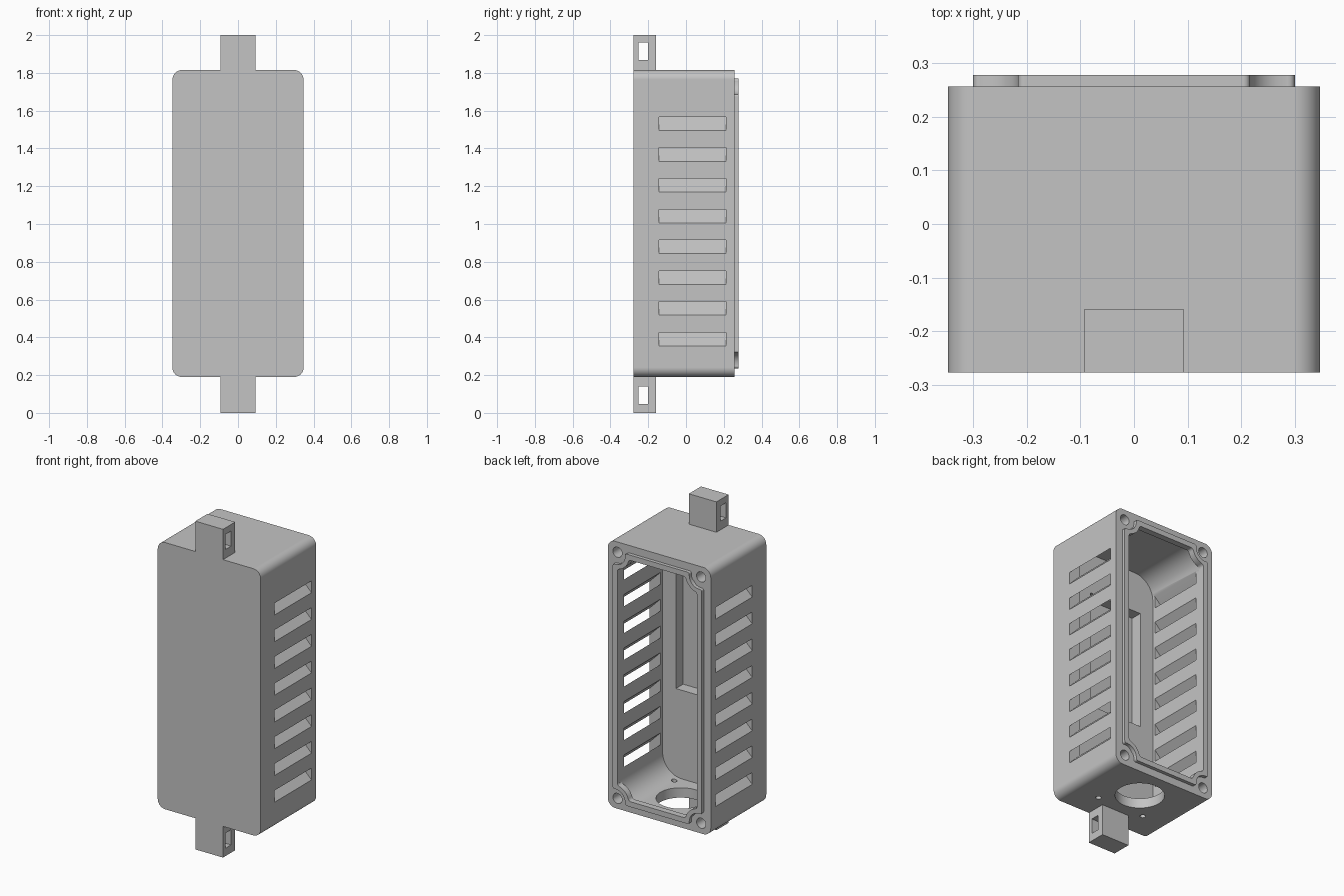
import bpy, bmesh
from math import pi, cos, sin, acos, asin, radians

cube = bpy.data.objects.get("Cube")
if cube:
    bpy.data.objects.remove(cube, do_unlink=True)

grey = bpy.data.materials.new("plain grey")
grey.use_nodes = True
grey.diffuse_color = (0.55, 0.55, 0.55, 1)
grey.node_tree.nodes["Principled BSDF"].inputs["Base Color"].default_value = (0.55, 0.55, 0.55, 1)

MID_Z = 1.0025                      # height of the housing centre
SCREW_X, SCREW_Z = 0.282, 0.75      # screw offsets from the centre
BACK, FRONT, FLOOR = 0.257, -0.277, -0.16


def prism(name, points, axis, low, high, fillet=0):
    """Extrude a 2D outline along an axis."""
    place = {"x": lambda a, b, d: (d, a, b),
             "y": lambda a, b, d: (a, d, b),
             "z": lambda a, b, d: (a, b, d)}[axis]
    bm = bmesh.new()
    rings = [[bm.verts.new(place(a, b, d)) for a, b in points] for d in (low, high)]
    n = len(points)
    for ring in rings:
        bm.faces.new(ring)
    for i in range(n):
        j = (i + 1) % n
        bm.faces.new((rings[0][i], rings[0][j], rings[1][j], rings[1][i]))
    bmesh.ops.recalc_face_normals(bm, faces=bm.faces)
    if fillet:
        sides = [e for e in bm.edges
                 if abs(e.verts[0].co.y - e.verts[1].co.y) > 0.001
                 and e.calc_face_angle() > 0.6]
        bmesh.ops.bevel(bm, geom=sides, offset=fillet, segments=4,
                        profile=0.5, affect="EDGES", clamp_overlap=True)
    mesh = bpy.data.meshes.new(name)
    bm.to_mesh(mesh)
    bm.free()
    mesh.materials.append(grey)
    obj = bpy.data.objects.new(name, mesh)
    bpy.context.collection.objects.link(obj)
    return obj


def rect(a0, a1, b0, b1):
    return [(a0, b0), (a1, b0), (a1, b1), (a0, b1)]


def circle(a, b, r, n=32):
    return [(a + r * cos(2 * pi * i / n), b + r * sin(2 * pi * i / n)) for i in range(n)]


def arc(cx, cz, r, start, end, n):
    return [(cx + r * cos(start + (end - start) * i / n),
             cz + r * sin(start + (end - start) * i / n)) for i in range(n + 1)]


def four_way(corner):
    """Mirror one corner of an outline into all four quadrants."""
    pts = list(corner)
    pts += [(-x, z) for x, z in reversed(corner)]
    pts += [(-x, -z) for x, z in corner]
    pts += [(x, -z) for x, z in reversed(corner)]
    return [(x, z + MID_Z) for x, z in pts]


def rounded(w, h, r):
    return four_way(arc(w - r, h - r, r, 0, pi / 2, 10))


def notched(w, h, r):
    """Rectangle whose corners are scooped out around the screws."""
    start = -acos((w - SCREW_X) / r)
    end = -pi - asin((h - SCREW_Z) / r)
    return four_way(arc(SCREW_X, SCREW_Z, r, start, end, 8))


def cut(target, cutter):
    mod = target.modifiers.new("cut", "BOOLEAN")
    mod.operation = "DIFFERENCE"
    mod.solver = "EXACT"
    mod.object = cutter
    cutter.hide_render = True
    bpy.context.view_layer.objects.active = target
    bpy.ops.object.modifier_apply(modifier=mod.name)
    bpy.data.objects.remove(cutter, do_unlink=True)


def finish(obj):
    bpy.ops.object.select_all(action="DESELECT")
    obj.select_set(True)
    bpy.context.view_layer.objects.active = obj
    bpy.ops.object.shade_smooth_by_angle(angle=radians(32))
    weighted = obj.modifiers.new("clean shading", "WEIGHTED_NORMAL")
    weighted.keep_sharp = True


# Housing: rounded box, hollow and open at the back
housing = prism("housing", rounded(0.347, 0.8125, 0.05), "y", FRONT, BACK)
cut(housing, prism("cavity", rounded(0.27, 0.7525, 0.13), "y", FLOOR, 0.4))

# Shallow pocket inside the front wall
cut(housing, prism("pocket", rect(-0.18, 0.18, 0.79, 1.51), "y", -0.23, 0))

# Sloping vent slots in both side walls, rising inward
for side in (-1, 1):
    for i in range(8):
        z = 0.39 + 0.163 * i
        half, out, inn = 0.036, 0.36, 0.24
        rise = out - inn
        z -= 0.013
        slot = [(side * out, z - half), (side * out, z + half),
                (side * inn, z + half + rise), (side * inn, z - half + rise)]
        cut(housing, prism("vent", slot, "y", -0.142, 0.212))

# Blind screw holes in the back rim
for sx in (-1, 1):
    for sz in (-1, 1):
        hole = circle(sx * SCREW_X, MID_Z + sz * SCREW_Z, 0.031, 24)
        cut(housing, prism("screw", hole, "y", 0.09, 0.4))

# Cable opening and two small holes in the bottom wall
cut(housing, prism("opening", circle(0, 0.05, 0.137, 48), "z", 0.1, 0.32))
for sx in (-1, 1):
    cut(housing, prism("small", circle(sx * 0.16, -0.115, 0.016, 16), "z", 0.1, 0.32))
finish(housing)

# Raised sealing lip around the back opening
lip = prism("sealing_lip", notched(0.30, 0.767, 0.066), "y", 0.24, 0.278, fillet=0.014)
cut(lip, prism("lip_inside", notched(0.268, 0.735, 0.092), "y", 0.1, 0.4, fillet=0.014))
finish(lip)

# Mounting lugs above and below, each with a strap slot
for name, low, high, slot_z in (("top_lug", 1.815, 2.0, 1.914),
                                ("bottom_lug", 0.0, 0.19, 0.094)):
    lug = prism(name, rect(-0.093, 0.093, low, high), "y", FRONT, -0.16)
    cut(lug, prism("strap", rect(-0.252, -0.2, slot_z - 0.046, slot_z + 0.046), "x", -0.2, 0.2))
    finish(lug)
